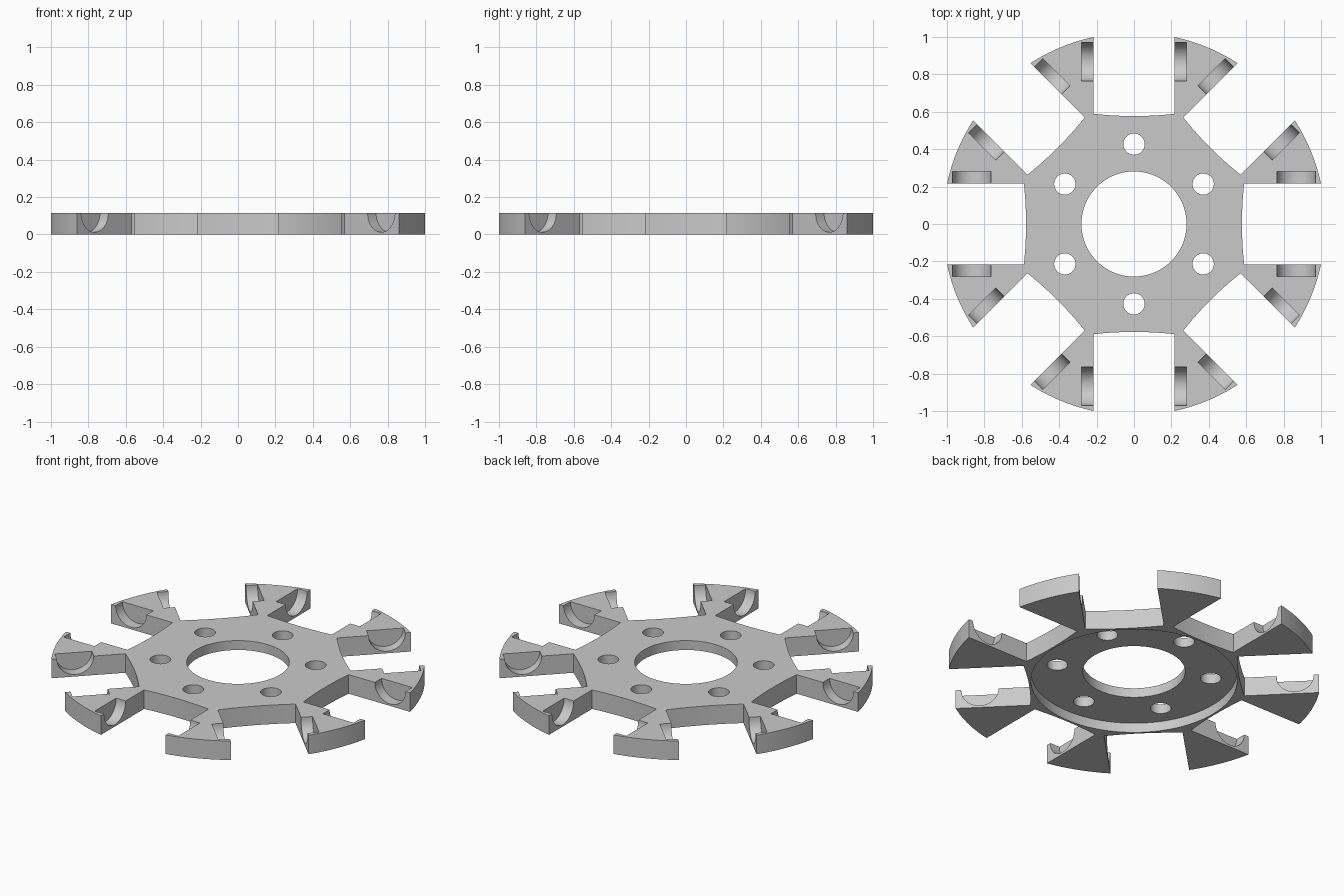
import bpy, bmesh, math
from mathutils import Matrix, Vector

THICK = 0.115        # plate thickness
OUTER_R = 1.0228     # radius of the arm tips
SLOT_HALF = 0.216    # half width of each radial slot
POCKET_R = 0.103     # radius of the half-round pockets

if "Cube" in bpy.data.objects:
    bpy.data.objects.remove(bpy.data.objects["Cube"])

grey = bpy.data.materials.new("plain grey")
grey.use_nodes = True
colour = (0.59, 0.59, 0.59, 1)
grey.diffuse_color = colour
grey.node_tree.nodes["Principled BSDF"].inputs["Base Color"].default_value = colour


def make_object(name, bm):
    mesh = bpy.data.meshes.new(name)
    bm.to_mesh(mesh)
    bm.free()
    mesh.materials.append(grey)
    obj = bpy.data.objects.new(name, mesh)
    bpy.context.collection.objects.link(obj)
    return obj


def cylinder(name, radius, depth, matrix, sides):
    bm = bmesh.new()
    bmesh.ops.create_cone(bm, cap_ends=True, segments=sides, radius1=radius,
                          radius2=radius, depth=depth, matrix=matrix)
    return make_object(name, bm)


def prism(name, outline, height):
    # Closed solid from a counter-clockwise outline
    bm = bmesh.new()
    low = [bm.verts.new((p.x, p.y, 0)) for p in outline]
    high = [bm.verts.new((p.x, p.y, height)) for p in outline]
    bm.faces.new(low[::-1])
    bm.faces.new(high)
    for i in range(len(low)):
        bm.faces.new((low[i - 1], low[i], high[i], high[i - 1]))
    return make_object(name, bm)


def at(x, y, z):
    return Matrix.Translation((x, y, z))


# Plate outline: one slot with a shallow curved floor, then one arm tip, eight times
half_angle = math.asin(SLOT_HALF / OUTER_R)
tip_angle = math.pi / 4 - 2 * half_angle
sector = []
for i in range(13):
    t = i / 6 - 1
    sector.append(Vector((0.577 + 0.012 * t * t, SLOT_HALF * t, 0)))
for i in range(17):
    a = half_angle + tip_angle * i / 16
    sector.append(Vector((OUTER_R * math.cos(a), OUTER_R * math.sin(a), 0)))
outline = []
for i in range(8):
    turn = Matrix.Rotation(math.pi / 4 * i, 3, "Z")
    outline += [turn @ p for p in sector]
plate = prism("slotted_plate", outline, THICK)

# Centre bore and round recess in the underside
cutters = [cylinder("bore_cutter", 0.281, 1, at(0, 0, 0), 96),
           cylinder("recess_cutter", 0.565, 0.116, at(0, 0, 0), 128)]

# Ring of bolt holes
for i in range(6):
    a = math.radians(30 + 60 * i)
    cutters.append(cylinder("bolt_cutter", 0.057, 1,
                            at(0.427 * math.cos(a), 0.427 * math.sin(a), 0), 40))

# Half-round pockets in both side walls of each slot
for i in range(8):
    place = (Matrix.Rotation(math.pi / 4 * i, 4, "Z") @ at(0.867, 0, THICK)
             @ Matrix.Rotation(math.pi / 2, 4, "X"))
    cutters.append(cylinder("pocket_cutter", POCKET_R, 0.56, place, 48))

bpy.context.view_layer.objects.active = plate
plate.select_set(True)
for cutter in cutters:
    mod = plate.modifiers.new("cut", "BOOLEAN")
    mod.operation = "DIFFERENCE"
    mod.solver = "EXACT"
    mod.object = cutter
    bpy.ops.object.modifier_apply(modifier=mod.name)
    bpy.data.objects.remove(cutter)

bpy.ops.object.shade_smooth_by_angle(angle=math.radians(25))
